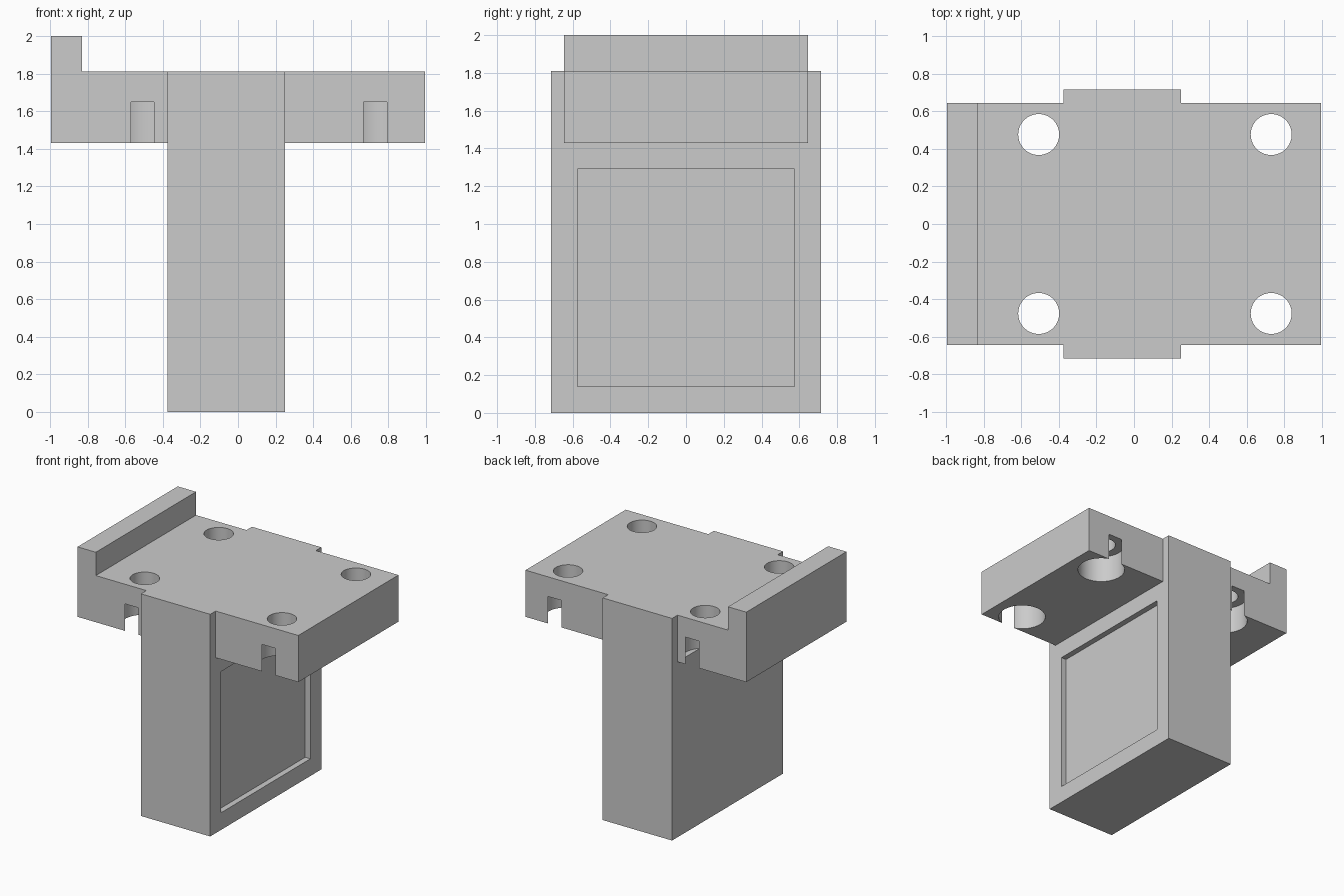
import bpy
import bmesh
from mathutils import Matrix, Vector

default = bpy.data.objects.get("Cube")
if default:
    bpy.data.objects.remove(default, do_unlink=True)

# Single plain grey finish
grey = bpy.data.materials.new("plain grey")
grey.use_nodes = True
colour = (0.6, 0.6, 0.6, 1)
grey.diffuse_color = colour
grey.node_tree.nodes["Principled BSDF"].inputs["Base Color"].default_value = colour


def make_object(name, bm):
    bmesh.ops.recalc_face_normals(bm, faces=bm.faces)
    mesh = bpy.data.meshes.new(name)
    bm.to_mesh(mesh)
    bm.free()
    mesh.materials.append(grey)
    obj = bpy.data.objects.new(name, mesh)
    bpy.context.collection.objects.link(obj)
    return obj


def box(name, low, high):
    low, high = Vector(low), Vector(high)
    bm = bmesh.new()
    bmesh.ops.create_cube(bm, size=1, matrix=Matrix.Translation((low + high) / 2)
                          @ Matrix.Diagonal((*(high - low), 1)))
    return make_object(name, bm)


def cylinder(name, x, y, radius, bottom, top):
    bm = bmesh.new()
    bmesh.ops.create_cone(bm, cap_ends=True, segments=64, radius1=radius, radius2=radius,
                          depth=top - bottom,
                          matrix=Matrix.Translation((x, y, (bottom + top) / 2)))
    return make_object(name, bm)


def combine(target, tool, operation):
    tool.hide_render = True
    mod = target.modifiers.new(operation.lower(), 'BOOLEAN')
    mod.object = tool
    mod.operation = operation
    mod.solver = 'EXACT'
    bpy.ops.object.select_all(action='DESELECT')
    bpy.context.view_layer.objects.active = target
    target.select_set(True)
    bpy.ops.object.modifier_apply(modifier=mod.name)
    bpy.data.objects.remove(tool, do_unlink=True)


PLATE_BOTTOM, PLATE_TOP = 1.43, 1.81
HALF_LENGTH, HALF_DEPTH = 0.995, 0.645

# Plate with raised lip: L profile extruded through the depth
profile = [(-HALF_LENGTH, PLATE_BOTTOM), (HALF_LENGTH, PLATE_BOTTOM),
           (HALF_LENGTH, PLATE_TOP), (-0.83, PLATE_TOP), (-0.83, 2), (-HALF_LENGTH, 2)]
bm = bmesh.new()
face = bm.faces.new([bm.verts.new((x, -HALF_DEPTH, z)) for x, z in profile])
extruded = bmesh.ops.extrude_face_region(bm, geom=[face])["geom"]
bmesh.ops.translate(bm, vec=(0, 2 * HALF_DEPTH, 0),
                    verts=[v for v in extruded if isinstance(v, bmesh.types.BMVert)])
bracket = make_object("bracket_body", bm)

# Block stem, flush with the plate top
stem = box("stem", (-0.375, -0.715, 0), (0.25, 0.715, PLATE_TOP))
combine(bracket, stem, 'UNION')

# Shallow square recess in the stem's left side
recess = box("recess_cutter", (0.203, -0.575, 0.14), (0.4, 0.575, 1.29))
combine(bracket, recess, 'DIFFERENCE')

# Screw holes; the wide counterbores break out through the plate edges
for x in (-0.507, 0.73):
    for y in (-0.476, 0.476):
        bore = cylinder("counterbore_cutter", x, y, 0.18, PLATE_BOTTOM - 0.001, 1.65)
        combine(bracket, bore, 'DIFFERENCE')
        hole = cylinder("hole_cutter", x, y, 0.109, 1.6, 1.9)
        combine(bracket, hole, 'DIFFERENCE')

bpy.ops.object.shade_smooth_by_angle()
